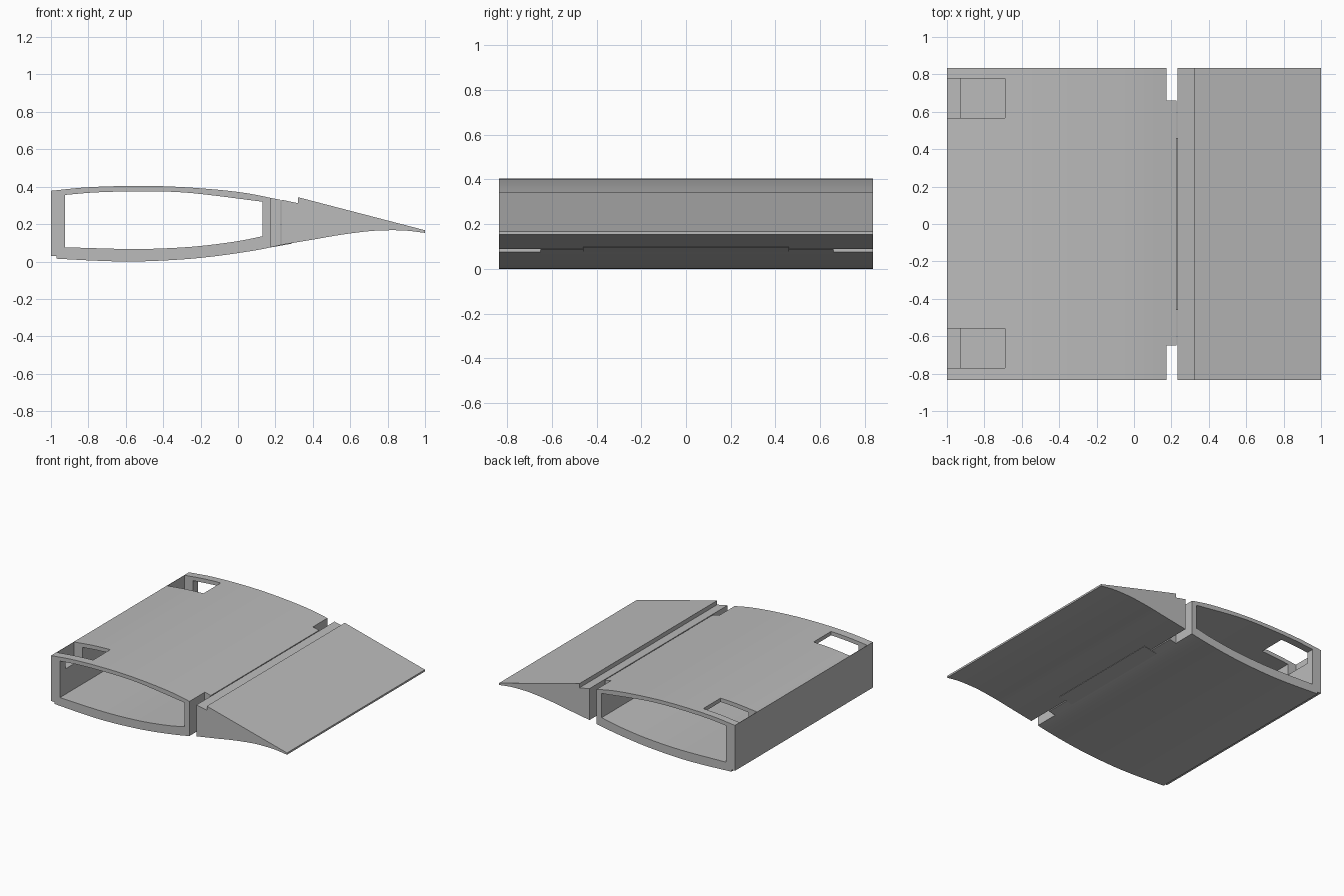
import bpy
import bmesh
from mathutils import Vector

cube = bpy.data.objects.get("Cube")
if cube:
    bpy.data.objects.remove(cube, do_unlink=True)

HALF = 0.835  # half span

grey = bpy.data.materials.new("plain grey")
grey.use_nodes = True
grey.diffuse_color = (0.5, 0.5, 0.5, 1)
grey.node_tree.nodes["Principled BSDF"].inputs["Base Color"].default_value = (0.5, 0.5, 0.5, 1)


def curve(points, steps=5):
    """Smooth open curve through the given points."""
    p = [Vector(q) for q in points]
    p = [2 * p[0] - p[1]] + p + [2 * p[-1] - p[-2]]
    out = []
    for a, b, c, d in zip(p, p[1:], p[2:], p[3:]):
        for i in range(steps):
            t = i / steps
            out.append(0.5 * (2 * b + (c - a) * t + (2 * a - 5 * b + 4 * c - d) * t ** 2
                              + (3 * b - a - 3 * c + d) * t ** 3))
    return [tuple(q) for q in out] + [tuple(points[-1])]


def extrude(name, outline, y0, y1):
    """Solid made from an x-z outline drawn along y."""
    bm = bmesh.new()
    face = bm.faces.new([bm.verts.new((x, y0, z)) for x, z in outline])
    new = bmesh.ops.extrude_face_region(bm, geom=[face])["geom"]
    bmesh.ops.translate(bm, vec=(0, y1 - y0, 0),
                        verts=[v for v in new if isinstance(v, bmesh.types.BMVert)])
    bmesh.ops.recalc_face_normals(bm, faces=bm.faces)
    mesh = bpy.data.meshes.new(name)
    bm.to_mesh(mesh)
    bm.free()
    mesh.materials.append(grey)
    obj = bpy.data.objects.new(name, mesh)
    bpy.context.collection.objects.link(obj)
    return obj


def rect(x0, x1, z0, z1):
    return [(x0, z0), (x1, z0), (x1, z1), (x0, z1)]


def select(obj):
    bpy.ops.object.select_all(action="DESELECT")
    obj.select_set(True)
    bpy.context.view_layer.objects.active = obj


def cut(obj, outline, y0, y1):
    cutter = extrude("cutter", outline, y0, y1)
    cutter.hide_render = True
    mod = obj.modifiers.new("cut", "BOOLEAN")
    mod.operation = "DIFFERENCE"
    mod.solver = "EXACT"
    mod.object = cutter
    select(obj)
    bpy.ops.object.modifier_apply(modifier=mod.name)
    bpy.data.objects.remove(cutter, do_unlink=True)


# Wing box: outer skin with a small step under the leading edge
top = curve([(-1, 0.378), (-0.8, 0.397), (-0.55, 0.404), (-0.3, 0.398),
             (0, 0.372), (0.226, 0.33)])
bottom = curve([(0.226, 0.087), (0.1, 0.061), (-0.1, 0.031), (-0.3, 0.011),
                (-0.55, 0), (-0.75, 0.004), (-0.97, 0.015)])
wing = extrude("wing_box", top + bottom + [(-0.97, 0.03), (-1, 0.03)], -HALF, HALF)

# Hollow through the whole span
inner_top = curve([(-0.925, 0.356), (-0.75, 0.37), (-0.5, 0.375), (-0.25, 0.366), (0.13, 0.32)])
inner_bottom = curve([(0.13, 0.135), (0, 0.109), (-0.2, 0.083), (-0.4, 0.07),
                      (-0.6, 0.067), (-0.925, 0.076)])
cut(wing, inner_top + inner_bottom, -1, 1)

# Access pockets in the upper skin and leading spar
for y0, y1 in ((0.567, 0.777), (-0.77, -0.56)):
    cut(wing, rect(-0.997, -0.69, 0.27, 0.5), y0, y1)

# Notches at both ends of the rear spar
for y0, y1 in ((0.66, 1), (-1, -0.65)):
    cut(wing, rect(0.173, 0.3, -0.1, 0.5), y0, y1)

# Trailing flap with a lowered ledge along its front
flap_under = curve([(1, 0.153), (0.9, 0.165), (0.8, 0.167), (0.7, 0.162),
                    (0.55, 0.143), (0.4, 0.117), (0.233, 0.089)])
flap = extrude("trailing_flap",
               [(0.233, 0.33), (0.32, 0.312), (0.32, 0.344), (1, 0.167)] + flap_under,
               -HALF, HALF)

# Thin hinge strip under the gap
strip = extrude("hinge_strip", [(0.18, 0.076), (0.29, 0.096), (0.29, 0.101), (0.18, 0.081)],
                -0.46, 0.46)

for obj in (wing, flap, strip):
    select(obj)
    bpy.ops.object.shade_smooth_by_angle(angle=0.35)
